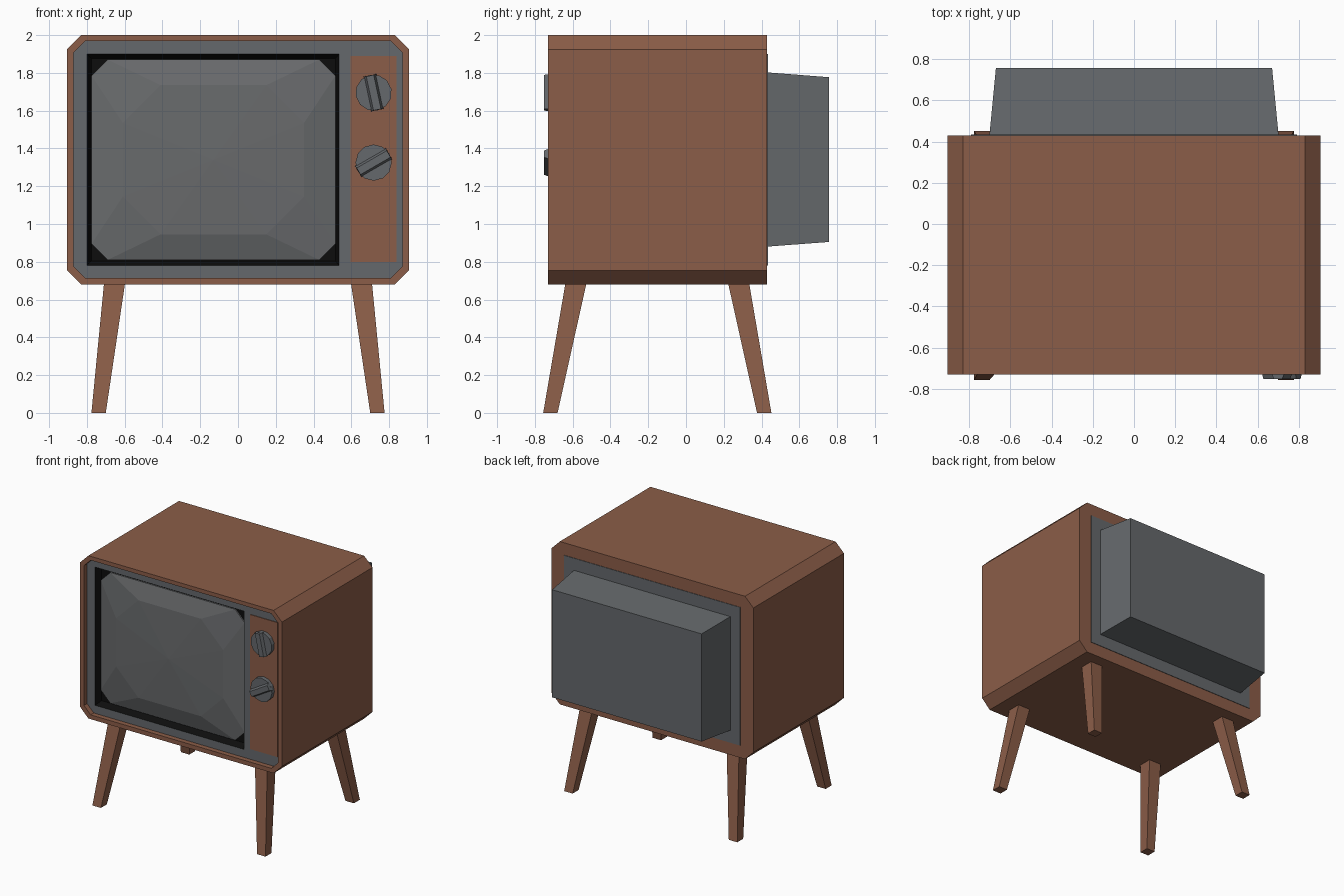
import bpy, bmesh, math
from mathutils import Matrix, Vector

if "Cube" in bpy.data.objects:
    bpy.data.objects.remove(bpy.data.objects["Cube"])


def material(name, rgb):
    m = bpy.data.materials.new(name)
    m.diffuse_color = (*rgb, 1)
    m.use_nodes = True
    m.node_tree.nodes["Principled BSDF"].inputs["Base Color"].default_value = m.diffuse_color
    return m


WOOD = material("wood", (0.26, 0.11, 0.065))
GREY = material("grey", (0.13, 0.14, 0.15))
BLACK = material("black", (0.004, 0.004, 0.004))
GLASS = material("glass", (0.14, 0.145, 0.15))


def ring(y, x0, x1, z0, z1, c=0.0):
    """Chamfered rectangle facing the front, counter-clockwise, 8 points."""
    return [(x0 + c, y, z0), (x1 - c, y, z0), (x1, y, z0 + c), (x1, y, z1 - c),
            (x1 - c, y, z1), (x0 + c, y, z1), (x0, y, z1 - c), (x0, y, z0 + c)]


def loft(name, rings, mat, start=True, end=True, matrix=None):
    """Skin the rings from back/outside to front/inside."""
    bm = bmesh.new()
    rows = [[bm.verts.new(p) for p in r] for r in rings]
    n = len(rows[0])
    for a, b in zip(rows, rows[1:]):
        for i in range(n):
            j = (i + 1) % n
            bm.faces.new((a[i], a[j], b[j], b[i]))
    if start:
        bm.faces.new(rows[0][::-1])
    if end:
        bm.faces.new(rows[-1])
    bmesh.ops.remove_doubles(bm, verts=bm.verts, dist=1e-5)
    if start and end:
        bmesh.ops.recalc_face_normals(bm, faces=bm.faces)
    if matrix:
        bm.transform(matrix)
    me = bpy.data.meshes.new(name)
    bm.to_mesh(me)
    bm.free()
    me.materials.append(mat)
    ob = bpy.data.objects.new(name, me)
    bpy.context.collection.objects.link(ob)
    return ob


# Wooden cabinet with a recessed front
outer = (-0.905, 0.905, 0.68, 2.0, 0.075)
inner = (-0.87, 0.87, 0.715, 1.968, 0.06)
loft("cabinet", [ring(0.43, *outer), ring(-0.73, *outer),
                 ring(-0.73, *inner), ring(-0.60, *inner)], WOOD)

# Grey front panel with an opening for the screen
hole = (-0.80, 0.535, 0.78, 1.90)
loft("front_panel", [ring(-0.69, *inner), ring(-0.69, *hole)], GREY, False, False)

# Black sloped surround
well = (-0.775, 0.515, 0.805, 1.875)
loft("screen_surround", [ring(-0.69, *hole), ring(-0.64, *well)], BLACK, False, True)

# Faceted bulging screen
loft("screen", [ring(-0.64, -0.775, 0.515, 0.81, 1.87, 0.085),
                ring(-0.65, -0.775, 0.515, 0.81, 1.87, 0.085),
                ring(-0.69, -0.61, 0.35, 0.945, 1.735, 0.20),
                ring(-0.705, -0.131, -0.129, 1.339, 1.341, 0.0005)], GLASS)

# Wooden control strip
strip = (0.595, 0.84, 0.80, 1.89)
loft("control_strip", [ring(-0.68, *strip), ring(-0.695, *strip)], WOOD)

# Knobs: twelve-sided disc with a tapered grip
for label, z, tilt in (("upper", 1.695, 102), ("lower", 1.325, 30)):
    place = Matrix.Translation((0.718, 0, z)) @ Matrix.Rotation(-math.radians(tilt), 4, 'Y')
    disc = [[(0.096 * math.cos(math.tau * i / 12), y, 0.096 * math.sin(math.tau * i / 12))
             for i in range(12)] for y in (-0.685, -0.728)]
    loft(label + "_knob", disc, GREY, matrix=place)
    loft(label + "_knob_grip", [ring(-0.72, -0.094, 0.094, -0.034, 0.034),
                                ring(-0.753, -0.092, 0.092, -0.02, 0.02)], GREY, matrix=place)

# Back panel and tapered tube housing
back = (-0.79, 0.79, 0.78, 1.90)
loft("back_panel", [ring(0.434, *back), ring(0.42, *back)], GREY)
loft("tube_housing", [ring(0.757, -0.67, 0.67, 0.905, 1.777),
                      ring(0.425, -0.702, 0.702, 0.88, 1.803)], GREY)


# Four splayed tapered legs, mirrored about the cabinet centre (y = -0.152)
def foot(x, y, z, h, sx, sy):
    return [(sx * (x + a * h), -0.152 + sy * (y + b * h), z)
            for a, b in ((-1, -1), (1, -1), (1, 1), (-1, 1))]


for sx, side in ((-1, "left"), (1, "right")):
    for sy, end in ((-1, "front"), (1, "back")):
        loft(f"{end}_{side}_leg", [foot(0.738, 0.566, 0, 0.038, sx, sy),
                                   foot(0.652, 0.428, 0.70, 0.056, sx, sy)], WOOD)
